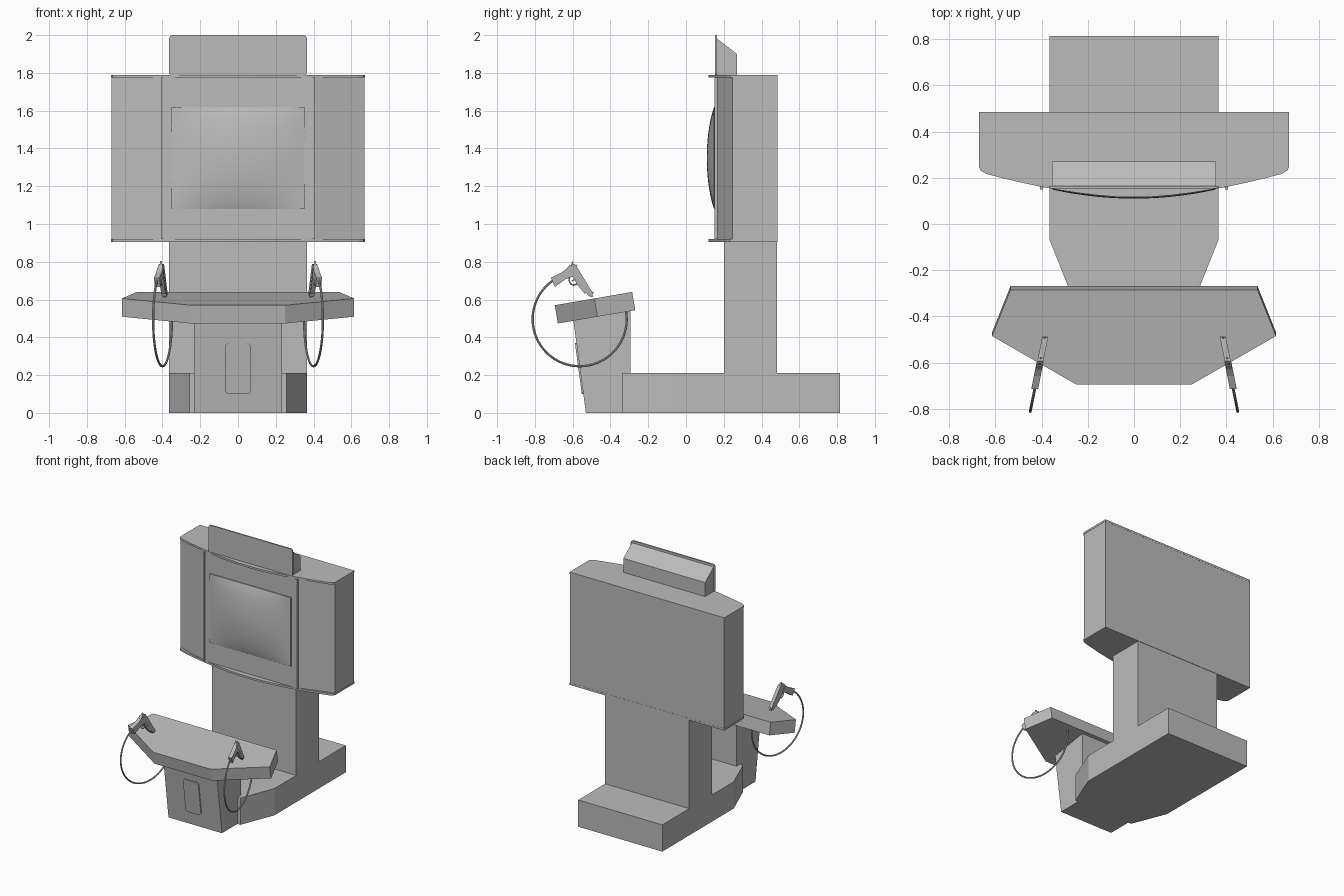
import bpy, bmesh, math
from mathutils import Vector

if "Cube" in bpy.data.objects:
    bpy.data.objects.remove(bpy.data.objects["Cube"], do_unlink=True)

GREY = (0.5, 0.5, 0.5, 1)
grey = bpy.data.materials.new("plain grey")
grey.use_nodes = True
grey.diffuse_color = GREY
grey.node_tree.nodes["Principled BSDF"].inputs["Base Color"].default_value = GREY


def finish(name, bm, smooth=False):
    bmesh.ops.recalc_face_normals(bm, faces=bm.faces)
    mesh = bpy.data.meshes.new(name)
    bm.to_mesh(mesh)
    bm.free()
    mesh.materials.append(grey)
    obj = bpy.data.objects.new(name, mesh)
    bpy.context.collection.objects.link(obj)
    if smooth:
        bpy.ops.object.select_all(action="DESELECT")
        obj.select_set(True)
        bpy.context.view_layer.objects.active = obj
        bpy.ops.object.shade_smooth_by_angle(angle=math.radians(40))
    return obj


# Placements turn outline coordinates (a, b) and depth t into a position
def plan(a, b, t):
    return (a, b, t)


def side(a, b, t):
    return (t, a, b)


def front(a, b, t):
    return (a, t, b)


def prism(name, outline, t0, t1, place, smooth=False):
    bm = bmesh.new()
    low = [bm.verts.new(place(a, b, t0)) for a, b in outline]
    high = [bm.verts.new(place(a, b, t1)) for a, b in outline]
    bm.faces.new(low)
    bm.faces.new(high)
    n = len(outline)
    for i in range(n):
        j = (i + 1) % n
        bm.faces.new((low[i], low[j], high[j], high[i]))
    return finish(name, bm, smooth)


def rect(a0, a1, b0, b1):
    return [(a0, b0), (a1, b0), (a1, b1), (a0, b1)]


def round_rect(a0, a1, b0, b1, r, steps=4):
    pts = []
    corners = [(a1 - r, b1 - r), (a0 + r, b1 - r), (a0 + r, b0 + r), (a1 - r, b0 + r)]
    for k, (ca, cb) in enumerate(corners):
        for i in range(steps + 1):
            ang = math.pi / 2 * (k + i / steps)
            pts.append((ca + r * math.cos(ang), cb + r * math.sin(ang)))
    return pts


def mirrored(half):
    return half + [(-a, b) for a, b in reversed(half)]


def tube(name, path, radius, sides=8):
    """Round tube along a path of 3D points."""
    pts = [Vector(p) for p in path]
    bm = bmesh.new()
    rings = []
    for i, p in enumerate(pts):
        along = (pts[min(i + 1, len(pts) - 1)] - pts[max(i - 1, 0)]).normalized()
        u = along.cross(Vector((1, 0, 0))).normalized()
        v = along.cross(u)
        angles = [2 * math.pi * k / sides for k in range(sides)]
        rings.append([bm.verts.new(p + radius * (u * math.cos(q) + v * math.sin(q))) for q in angles])
    for r, s in zip(rings, rings[1:]):
        for k in range(sides):
            m = (k + 1) % sides
            bm.faces.new((r[k], r[m], s[m], s[k]))
    bm.faces.new(rings[0])
    bm.faces.new(rings[-1])
    return finish(name, bm, True)


# Base and rear column
prism("base", mirrored([(0.365, 0.815), (0.365, -0.07), (0.258, -0.34)]), 0, 0.21, plan)
prism("column", rect(-0.365, 0.365, 0.2, 0.482), 0.21, 0.91, plan)

# Screen cabinet with raised centre panel and trim
prism("cabinet", mirrored([(0.67, 0.484), (0.67, 0.246), (0.41, 0.167)]), 0.91, 1.785, plan)
prism("centre_panel", rect(-0.395, 0.395, 0.92, 1.775), 0.157, 0.2, front)
for s, label in ((1, "left"), (-1, "right")):
    prism(label + "_trim", rect(s * 0.395, s * 0.408, 0.92, 1.775), 0.15, 0.2, front)

# Bowed cabinet lids
bow = [(0.672, 0.485), (0.672, 0.25), (0.665, 0.232), (0.64, 0.217)]
bow += [(x, 0.115 + 0.102 * (x / 0.64) ** 1.7) for x in (0.56, 0.48, 0.4, 0.32, 0.24, 0.16, 0.08)]
prism("bottom_lid", mirrored(bow), 0.905, 0.92, plan)
prism("top_lid", mirrored(bow), 1.775, 1.79, plan)

# Bulging picture tube
bm = bmesh.new()
bmesh.ops.create_grid(bm, x_segments=24, y_segments=20, size=1)
rim = [e for e in bm.edges if e.is_boundary]
skirt = bmesh.ops.extrude_edge_only(bm, edges=rim)["geom"]
back = {g for g in skirt if isinstance(g, bmesh.types.BMVert)}
for v in bm.verts:
    u, w = v.co.x, v.co.y
    depth = 0.158 if v in back else 0.149 - 0.039 * (1 - u * u) * (1 - w * w) ** 0.85
    v.co = (0.353 * u, depth, 1.35 + 0.27 * w)
finish("screen", bm, True)

# Marquee
prism("marquee_plate", round_rect(-0.365, 0.365, 1.785, 2.0, 0.02), 0.153, 0.164, front)
prism("marquee_box", [(0.16, 1.785), (0.27, 1.785), (0.27, 1.9), (0.16, 1.985)], -0.355, 0.355, side)

# Control pedestal with coin door
LEAN = 0.065 / 0.48
prism("pedestal", [(-0.53, 0), (-0.295, 0), (-0.295, 0.57), (-0.53 - 0.53 * LEAN, 0.53)],
      -0.232, 0.232, side)
prism("coin_door", round_rect(-0.068, 0.066, 0.1, 0.37, 0.02), -0.538, -0.52,
      lambda a, b, t: (a, t - b * LEAN, b))

# Tilted control deck
TILT = math.radians(9.7)


def deck(a, b, t):
    return (a, -0.695 + b * math.cos(TILT) - t * math.sin(TILT),
            0.57 + b * math.sin(TILT) + t * math.cos(TILT))


prism("control_deck", mirrored([(0.25, 0), (0.615, 0.213), (0.535, 0.416)]), -0.098, 0, deck)


# Pistols and cables, each lying in a slightly turned upright plane
def pistol(label, s):
    def turned(y, z, t):
        return (s * (0.4 - 0.2 * (y + 0.565) + t), y, z)

    def gun(u, v, t):
        return turned(-0.6 + 0.52 * u - 0.854 * v, 0.785 - 0.854 * u - 0.52 * v, t)

    def part(name, outline, half):
        prism(label + "_pistol_" + name, outline, -half, half, gun)

    part("slide", [(0, -0.008), (0.01, -0.013), (0.19, -0.013), (0.19, 0.015), (0.0, 0.018)], 0.013)
    part("frame", [(-0.008, 0.012), (0.165, 0.012), (0.165, 0.026), (0.11, 0.034), (0.0, 0.034)], 0.012)
    part("muzzle", rect(0.18, 0.2, -0.006, 0.008), 0.007)
    part("grip", [(0.0, 0.03), (0.055, 0.03), (0.046, 0.07), (0.052, 0.142), (0.0, 0.134), (0.005, 0.07)], 0.015)
    part("hammer", [(-0.016, -0.008), (-0.008, -0.01), (0.004, 0.004), (0.002, 0.014)], 0.005)
    part("trigger", [(0.068, 0.03), (0.076, 0.03), (0.074, 0.05), (0.07, 0.05)], 0.003)
    for u in (0.01, 0.178):
        part("sight", rect(u, u + 0.008, -0.018, -0.012), 0.003)
    guard = [(0.05, 0.05), (0.06, 0.06), (0.08, 0.062), (0.095, 0.054), (0.1, 0.032)]
    tube(label + "_trigger_guard", [gun(u, v, 0) for u, v in guard], 0.004, 6)

    steps = 48
    angles = [math.radians(125 + (374 - 125) * i / steps) for i in range(steps + 1)]
    loop = [turned(-0.563 + 0.249 * math.cos(q), 0.496 + 0.249 * math.sin(q), 0) for q in angles]
    tube(label + "_cable", loop, 0.006)


pistol("left", 1)
pistol("right", -1)
